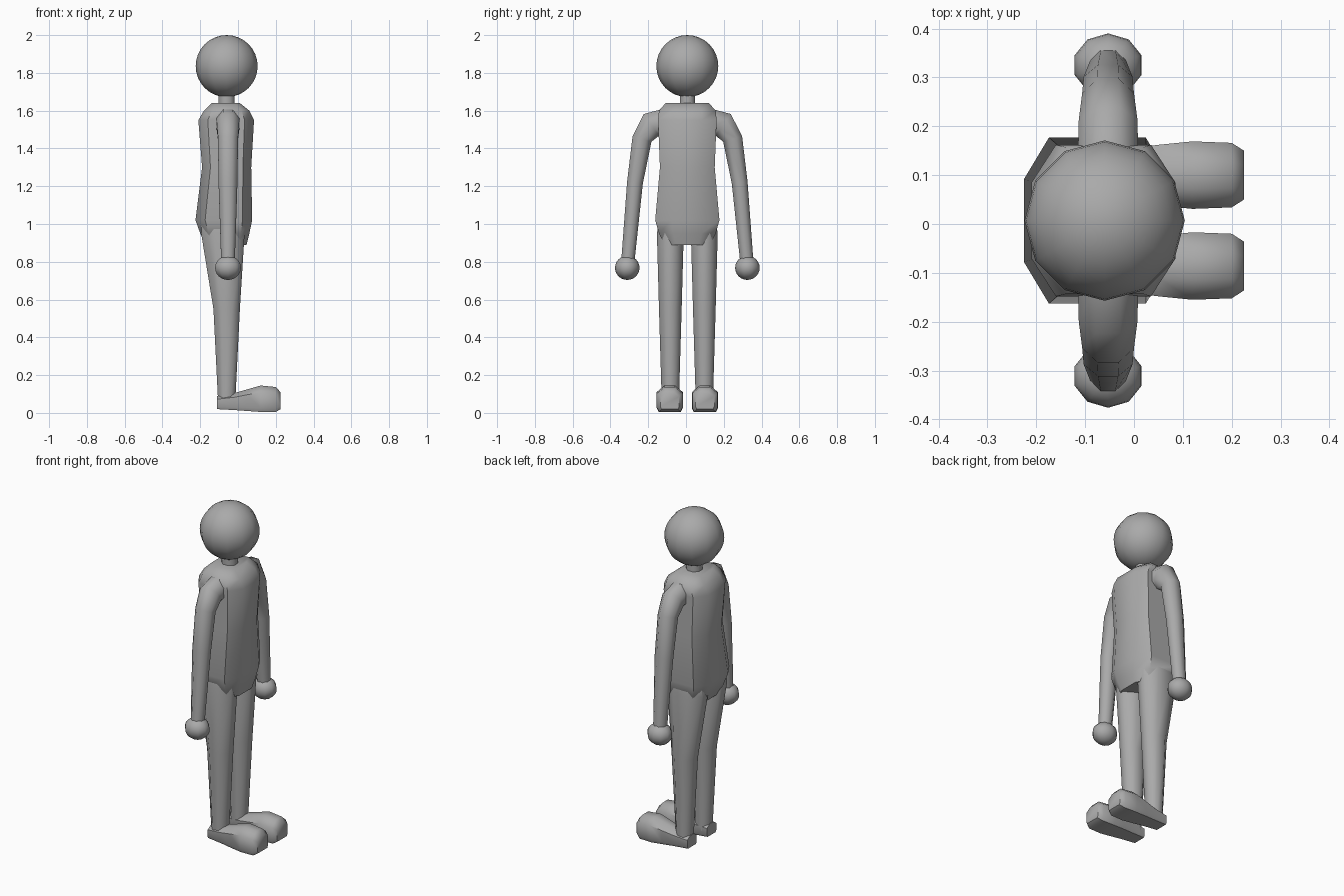
import bpy, bmesh, math
from mathutils import Vector

cube = bpy.data.objects.get("Cube")
if cube:
    bpy.data.objects.remove(cube, do_unlink=True)

MID = 0.007     # y of the body's plane of symmetry
CX = -0.06      # x of the body's upright axis

grey = bpy.data.materials.new("plain grey")
grey.use_nodes = True
COLOUR = (0.4, 0.4, 0.4, 1)
grey.diffuse_color = COLOUR
grey.node_tree.nodes["Principled BSDF"].inputs["Base Color"].default_value = COLOUR


def finish(name, bm, angle):
    """Turn a bmesh into a smooth-shaded object that keeps its sharp edges."""
    bmesh.ops.recalc_face_normals(bm, faces=bm.faces)
    for f in bm.faces:
        f.smooth = True
    me = bpy.data.meshes.new(name)
    bm.to_mesh(me)
    bm.free()
    me.set_sharp_from_angle(angle=math.radians(angle))
    me.materials.append(grey)
    ob = bpy.data.objects.new(name, me)
    bpy.context.collection.objects.link(ob)
    return ob


def loft(name, rings, angle=55):
    """Skin a list of equally sized point rings and cap both ends."""
    bm = bmesh.new()
    loops = [[bm.verts.new(p) for p in ring] for ring in rings]
    n = len(loops[0])
    for a, b in zip(loops, loops[1:]):
        for i in range(n):
            j = (i + 1) % n
            bm.faces.new((a[i], a[j], b[j], b[i]))
    bm.faces.new(loops[0])
    bm.faces.new(loops[-1])
    return finish(name, bm, angle)


def oval(centre, u, v, n=8):
    """Ring around centre, with half axes u and v."""
    c, u, v = Vector(centre), Vector(u), Vector(v)
    turns = [2 * math.pi * (i + 0.5) / n for i in range(n)]
    k = 1 / math.cos(math.pi / n)
    return [c + k * (u * math.cos(t) + v * math.sin(t)) for t in turns]


def ball(name, centre, size, segments, rings):
    bm = bmesh.new()
    bmesh.ops.create_uvsphere(bm, u_segments=segments, v_segments=rings, radius=1)
    bmesh.ops.scale(bm, vec=size, verts=bm.verts)
    bmesh.ops.translate(bm, vec=centre, verts=bm.verts)
    return finish(name, bm, 60)


# Head and neck
ball("head", (CX, MID, 1.836), (0.164, 0.164, 0.164), 12, 16)
loft("neck", [oval((CX, MID, z), (0.042, 0, 0), (0, 0.04, 0)) for z in (1.6, 1.72)])

# Torso: height, back x, front x, half width
torso = []
for z, x0, x1, w in ((0.89, -0.17, 0.045, 0.12), (0.95, -0.2, 0.06, 0.15),
                     (1.02, -0.225, 0.075, 0.17), (1.3, -0.19, 0.07, 0.145),
                     (1.55, -0.21, 0.085, 0.155), (1.6, -0.18, 0.06, 0.15),
                     (1.64, -0.14, 0.01, 0.115)):
    c = 0.17 * (x1 - x0)
    outline = ((x0, -w / 2), (x0 + c, -w), (x1 - c, -w), (x1, -w / 2),
               (x1, w / 2), (x1 - c, w), (x0 + c, w), (x0, w / 2))
    torso.append([(x, MID + y, z) for x, y in outline])
loft("torso", torso)

# Limbs, once for each side of the body
for side, label in ((-1, "near"), (1, "far")):
    # Arm: sideways distance, height, half depth, half thickness
    arm = ((0.12, 1.535, 0.062, 0.075), (0.19, 1.525, 0.06, 0.07),
           (0.24, 1.45, 0.053, 0.052), (0.277, 1.22, 0.05, 0.042),
           (0.315, 0.8, 0.036, 0.035))
    path = [Vector((0, y, z)) for y, z, _, _ in arm]
    rings = []
    for i, (y, z, rx, r) in enumerate(arm):
        t = (path[min(i + 1, 4)] - path[max(i - 1, 0)]).normalized()
        rings.append(oval((CX + 0.007, MID + side * y, z), (rx, 0, 0),
                          (0, side * -t.z * r, t.y * r)))
    loft(label + "_arm", rings)
    ball(label + "_hand", (CX + 0.007, MID + side * 0.318, 0.768),
         (0.072, 0.065, 0.064), 10, 12)

    # Leg: height, back x, front x, half width
    loft(label + "_leg", [
        oval(((x0 + x1) / 2, MID + side * 0.09, z), ((x1 - x0) / 2, 0, 0), (0, w, 0))
        for z, x0, x1, w in ((0.05, -0.105, -0.015, 0.045), (0.55, -0.13, 0.01, 0.06),
                             (0.95, -0.195, 0.035, 0.071), (1.02, -0.19, 0.03, 0.06))])

    # Foot: x, sole height, top height, half width
    foot = []
    for x, z0, z1, w in ((-0.11, 0.02, 0.09, 0.045), (-0.02, 0.015, 0.105, 0.053),
                         (0.05, 0.01, 0.125, 0.062), (0.12, 0.005, 0.145, 0.069),
                         (0.2, 0.005, 0.137, 0.066), (0.225, 0.02, 0.11, 0.05)):
        h = z1 - z0
        outline = ((-0.85 * w, z0), (0.85 * w, z0), (w, z0 + 0.15 * h), (w, z0 + 0.75 * h),
                   (0.4 * w, z1), (-0.4 * w, z1), (-w, z0 + 0.75 * h), (-w, z0 + 0.15 * h))
        foot.append([(x, MID + side * 0.093 + y, z) for y, z in outline])
    loft(label + "_foot", foot, 50)
